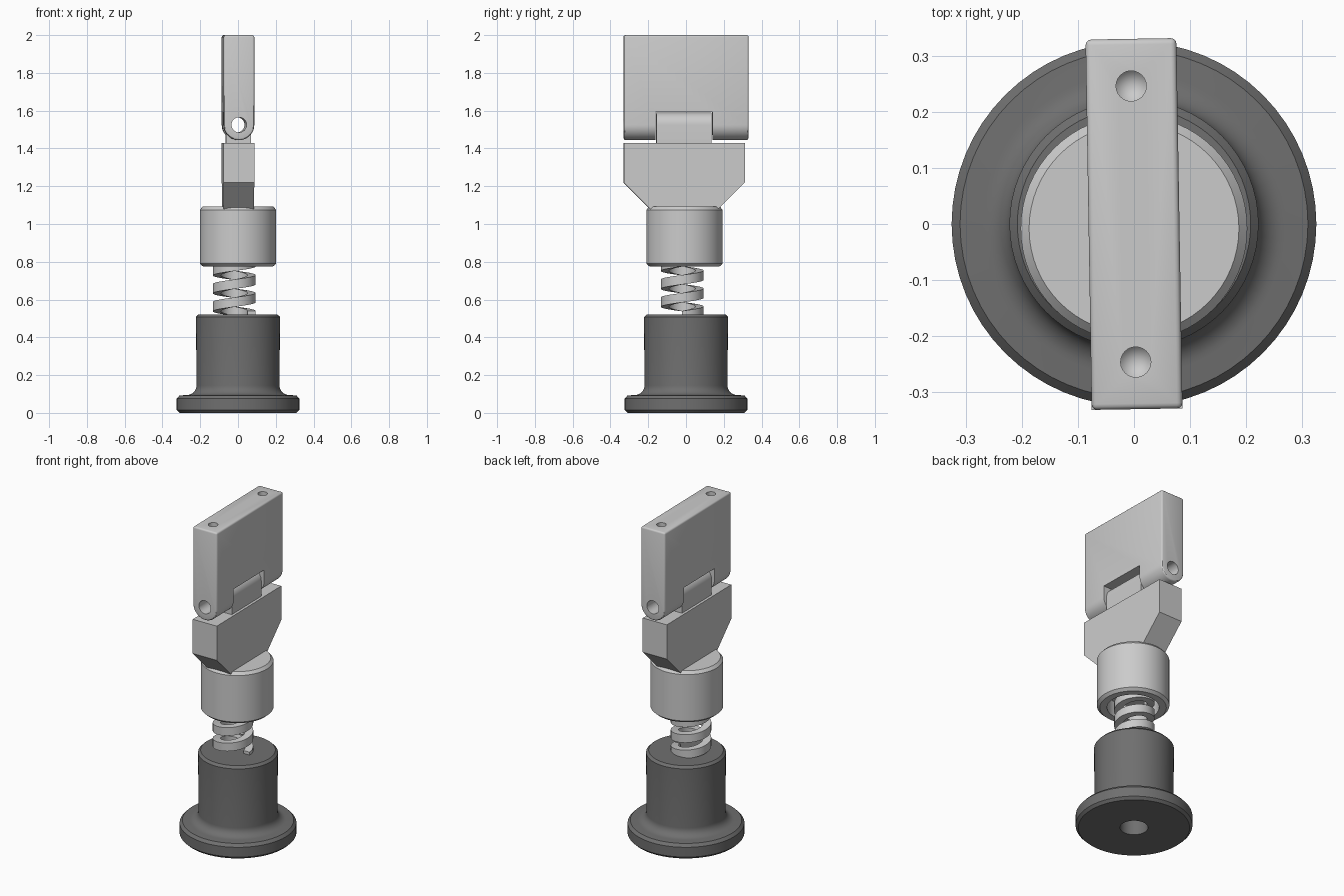
import bpy, bmesh
from math import sin, cos, pi, radians

if "Cube" in bpy.data.objects:
    bpy.data.objects.remove(bpy.data.objects["Cube"])


def finish(bm, name, smooth=True):
    bmesh.ops.remove_doubles(bm, verts=bm.verts, dist=1e-5)
    bmesh.ops.recalc_face_normals(bm, faces=bm.faces)
    mesh = bpy.data.meshes.new(name)
    bm.to_mesh(mesh)
    bm.free()
    ob = bpy.data.objects.new(name, mesh)
    bpy.context.collection.objects.link(ob)
    if smooth:
        shade(ob)
    return ob


def activate(ob):
    bpy.ops.object.select_all(action='DESELECT')
    ob.select_set(True)
    bpy.context.view_layer.objects.active = ob


def shade(ob):
    activate(ob)
    bpy.ops.object.shade_smooth_by_angle(angle=radians(30))


def lathe(name, profile, steps=64, centre=(0, 0)):
    bm = bmesh.new()
    vs = [bm.verts.new((r, 0, z)) for r, z in profile]
    edges = [bm.edges.new(p) for p in zip(vs, vs[1:])]
    bmesh.ops.spin(bm, geom=vs + edges, cent=(0, 0, 0), axis=(0, 0, 1),
                   angle=2 * pi, steps=steps)
    bmesh.ops.translate(bm, verts=bm.verts, vec=(*centre, 0))
    return finish(bm, name)


def prism(name, pts, axis, lo, hi):
    """Extrude an outline along x (points are y,z) or y (points are x,z)."""
    bm = bmesh.new()
    place = (lambda p, d: (d, *p)) if axis == 'x' else (lambda p, d: (p[0], d, p[1]))
    face = bm.faces.new([bm.verts.new(place(p, lo)) for p in pts])
    new = bmesh.ops.extrude_face_region(bm, geom=[face])['geom']
    vec = (hi - lo, 0, 0) if axis == 'x' else (0, hi - lo, 0)
    bmesh.ops.translate(bm, vec=vec,
                        verts=[v for v in new if isinstance(v, bmesh.types.BMVert)])
    return finish(bm, name, False)


def boolean(ob, tool, operation='DIFFERENCE'):
    activate(ob)
    m = ob.modifiers.new(operation, 'BOOLEAN')
    m.operation, m.object, m.solver = operation, tool, 'EXACT'
    bpy.ops.object.modifier_apply(modifier=m.name)
    bpy.data.objects.remove(tool)


def bevel(ob, width, segments):
    activate(ob)
    m = ob.modifiers.new('bevel', 'BEVEL')
    m.width, m.segments, m.angle_limit = width, segments, radians(40)
    bpy.ops.object.modifier_apply(modifier=m.name)


def arc(r, a0, a1, n):
    return [(r * cos(a0 + (a1 - a0) * i / n), PIVOT + r * sin(a0 + (a1 - a0) * i / n))
            for i in range(n + 1)]


PIVOT, HALF, TWIST = 1.525, 0.081, radians(0.95)


def pin_hole():
    return prism('pin_cutter', arc(0.04, 0, 2 * pi * 31 / 32, 31), 'y', -0.5, 0.5)


# Flanged base with blind hole underneath
fillet = [(0.27 - 0.05 * sin(a), 0.145 - 0.05 * cos(a))
          for a in [pi / 2 * i / 8 for i in range(9)]]
base = lathe('base', [(0, 0.34), (0.078, 0.30), (0.078, 0), (0.31, 0), (0.325, 0.015),
                      (0.325, 0.075), (0.31, 0.092)] + fillet +
             [(0.222, 0.508), (0.208, 0.522), (0, 0.522)])
dark = bpy.data.materials.new('dark_grey')
dark.diffuse_color = (0.16, 0.16, 0.16, 1)
dark.use_nodes = True
dark.node_tree.nodes["Principled BSDF"].inputs["Base Color"].default_value = dark.diffuse_color
base.data.materials.append(dark)

# Spring: flat band swept along a helix
bm = bmesh.new()
turns, per, pitch, prev = 3.5, 40, 0.095, None
for i in range(int(turns * per) + 1):
    a = 2 * pi * i / per
    z = 0.49 + pitch * i / per
    ring = [bm.verts.new((r * cos(a), r * sin(a), z + h))
            for r, h in ((0.07, 0), (0.113, 0), (0.113, 0.05), (0.07, 0.05))]
    if prev:
        for k in range(4):
            bm.faces.new((prev[k], prev[k - 1], ring[k - 1], ring[k]))
    else:
        bm.faces.new(ring)
    prev = ring
bm.faces.new(prev)
bmesh.ops.translate(bm, verts=bm.verts, vec=(-0.02, -0.02, 0))
finish(bm, 'spring')

# Collar with a recess that takes the spring
lathe('collar', [(0, 0.87), (0.145, 0.87), (0.145, 0.775), (0.185, 0.775), (0.202, 0.79),
                 (0.202, 1.075), (0.187, 1.092), (0, 1.092)], centre=(0, -0.008))

# Lower bracket: tapered plate with a rounded hinge tongue
bracket = prism('lower_bracket', [(-0.19, 1.08), (-0.33, 1.22), (-0.33, 1.43), (0.31, 1.43),
                                  (0.31, 1.22), (0.17, 1.08)], 'x', -HALF, HALF)
tongue = prism('tongue', [(-0.065, 1.35), (0.065, 1.35)] + arc(0.065, 0, pi, 20),
               'y', -0.158, 0.135)
boolean(bracket, tongue, 'UNION')
boolean(bracket, pin_hole())
bracket.rotation_euler.z = TWIST
shade(bracket)

# Upper block: rounded hinge end, notch for the tongue, two drilled holes on top
block = prism('upper_block', arc(HALF, pi, 2 * pi, 24) + [(HALF, 2), (-HALF, 2)],
              'y', -0.33, 0.33)
bevel(block, 0.01, 3)
boolean(block, prism('notch', [(-0.163, 1.3), (0.14, 1.3), (0.14, 1.593), (-0.163, 1.593)],
                     'x', -0.2, 0.2))
boolean(block, pin_hole())
for y in (-0.246, 0.246):
    boolean(block, lathe('drill', [(0, 1.83), (0.027, 1.86), (0.027, 2.05), (0, 2.05)],
                         24, (-0.001, y)))
block.rotation_euler.z = TWIST
shade(block)
